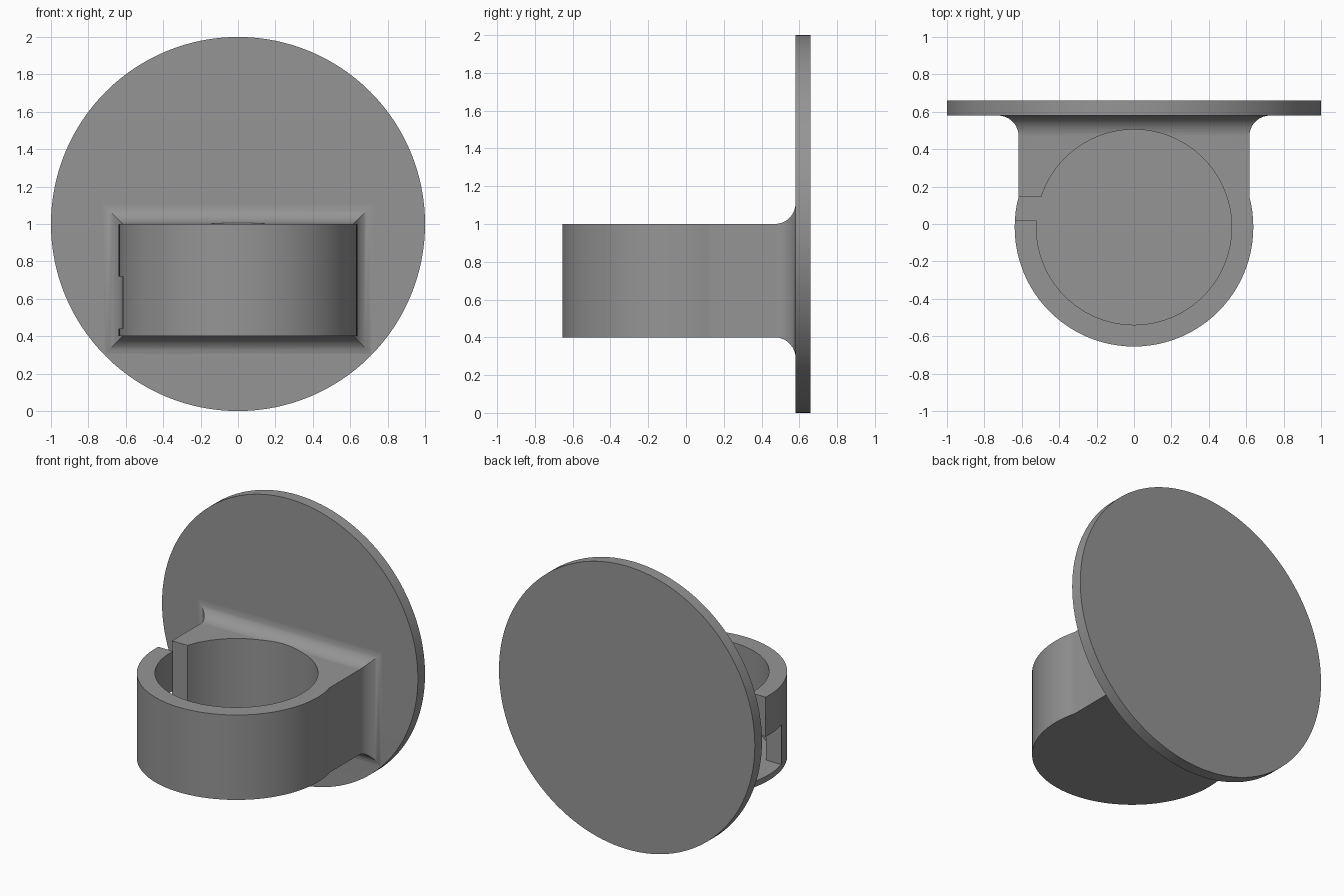
import bpy, bmesh, math

if "Cube" in bpy.data.objects:
    bpy.data.objects.remove(bpy.data.objects["Cube"])

grey = bpy.data.materials.new("mid grey")
grey.diffuse_color = (0.3, 0.3, 0.3, 1)
grey.use_nodes = True
grey.node_tree.nodes["Principled BSDF"].inputs["Base Color"].default_value = grey.diffuse_color

CY = -0.017          # centre of the round cup
Z0, Z1 = 0.40, 1.00  # cup bottom and top


def finish(name, bm):
    bmesh.ops.recalc_face_normals(bm, faces=bm.faces)
    me = bpy.data.meshes.new(name)
    bm.to_mesh(me)
    bm.free()
    me.materials.append(grey)
    ob = bpy.data.objects.new(name, me)
    bpy.context.collection.objects.link(ob)
    return ob


def loft(name, rings):
    """Solid through matching rings of points, capped at both ends."""
    bm = bmesh.new()
    vs = [[bm.verts.new(p) for p in r] for r in rings]
    n = len(vs[0])
    for a, b in zip(vs, vs[1:]):
        for i in range(n):
            j = (i + 1) % n
            bm.faces.new((a[i], a[j], b[j], b[i]))
    bm.faces.new(vs[0])
    bm.faces.new(vs[-1][::-1])
    return finish(name, bm)


def box(name, x0, x1, y0, y1, z0, z1):
    return loft(name, [[(x0, y0, z), (x1, y0, z), (x1, y1, z), (x0, y1, z)]
                       for z in (z0, z1)])


def circle(r, n):
    return [(r * math.cos(2 * math.pi * i / n), r * math.sin(2 * math.pi * i / n))
            for i in range(n)]


def upright(name, r, z0, z1, n=96):
    return loft(name, [[(x, y + CY, z) for x, y in circle(r, n)] for z in (z0, z1)])


def combine(target, other, op):
    m = target.modifiers.new(op, 'BOOLEAN')
    m.operation, m.solver, m.object = op, 'EXACT', other
    bpy.context.view_layer.objects.active = target
    bpy.ops.object.modifier_apply(modifier=m.name)
    bpy.data.objects.remove(other)


# Neck block that flares out into the plate with a rounded fillet
R = 0.11
steps = [(0.05, 0.0)]
for i in range(10):
    a = math.pi / 2 * i / 9
    steps.append((0.58 - R + R * math.sin(a), R * (1 - math.cos(a))))
steps.append((0.62, R))
rings = []
for y, d in steps:
    ring = []
    for sx, z in ((-1, Z0 - d), (1, Z0 - d), (1, Z1 + d), (-1, Z1 + d)):
        x = 0.617 + d
        k = min(1, 0.995 / math.hypot(x, z - 1))   # stay inside the plate rim
        ring.append((sx * x * k, y, 1 + (z - 1) * k))
    rings.append(ring)
holder = loft("cup_holder", rings)

# Round cup and wall plate
combine(holder, upright("cup_wall", 0.638, Z0, Z1), 'UNION')
plate = loft("plate", [[(x, y, z + 1) for x, z in circle(1, 128)] for y in (0.58, 0.66)])
combine(holder, plate, 'UNION')

# Bore with a thin floor, side slot and lower side window
combine(holder, upright("bore", 0.522, 0.44, 1.3), 'DIFFERENCE')
combine(holder, box("slot", -0.8, -0.3, 0.02, 0.145, 0.60, 1.3), 'DIFFERENCE')
combine(holder, box("window", -0.8, -0.3, -0.185, 0.145, 0.44, 0.72), 'DIFFERENCE')

# Smooth curves, crisp edges
bpy.ops.object.select_all(action='DESELECT')
holder.select_set(True)
bpy.context.view_layer.objects.active = holder
bpy.ops.object.shade_smooth_by_angle(angle=math.radians(25))
wn = holder.modifiers.new("flat_normals", 'WEIGHTED_NORMAL')
wn.keep_sharp = True
